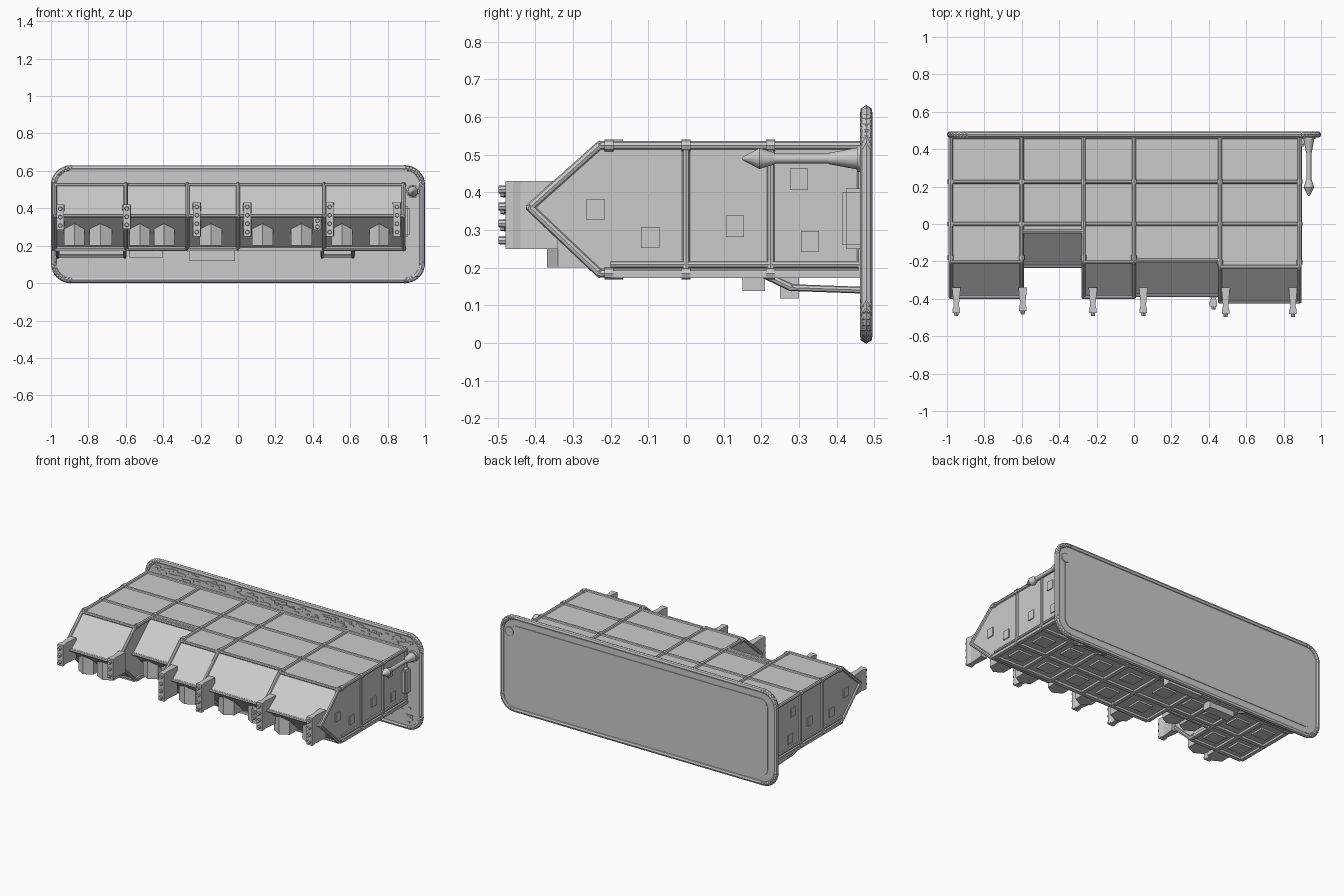
import bpy, bmesh, math, random
from mathutils import Vector, Matrix

if "Cube" in bpy.data.objects:
    bpy.data.objects.remove(bpy.data.objects["Cube"])

random.seed(4)


def finish(name, bm, smooth=False):
    bmesh.ops.recalc_face_normals(bm, faces=bm.faces)
    me = bpy.data.meshes.new(name)
    bm.to_mesh(me)
    bm.free()
    ob = bpy.data.objects.new(name, me)
    bpy.context.collection.objects.link(ob)
    if smooth:
        bpy.ops.object.select_all(action='DESELECT')
        ob.select_set(True)
        bpy.context.view_layer.objects.active = ob
        bpy.ops.object.shade_smooth_by_angle(angle=math.radians(40))
    return ob


def add_box(bm, x0, x1, y0, y1, z0, z1):
    m = Matrix.Translation(((x0 + x1) / 2, (y0 + y1) / 2, (z0 + z1) / 2)) \
        @ Matrix.Diagonal((x1 - x0, y1 - y0, z1 - z0, 1))
    bmesh.ops.create_cube(bm, size=1, matrix=m)


def add_rod(bm, a, b, r0, r1=None, seg=8):
    a, b = Vector(a), Vector(b)
    d = b - a
    m = Matrix.Translation((a + b) / 2) @ d.to_track_quat('Z', 'Y').to_matrix().to_4x4()
    bmesh.ops.create_cone(bm, cap_ends=True, segments=seg, radius1=r0,
                          radius2=r0 if r1 is None else r1, depth=d.length, matrix=m)


def add_path(bm, pts, r, closed=False):
    # rods joined by small ball knuckles
    n = len(pts)
    for i in range(n if closed else n - 1):
        add_rod(bm, pts[i], pts[(i + 1) % n], r)
    for p in pts:
        bmesh.ops.create_icosphere(bm, subdivisions=1, radius=r * 1.15,
                                   matrix=Matrix.Translation(p))


def add_prism(bm, lower, upper):
    # solid between two matching outlines
    a = [bm.verts.new(p) for p in lower]
    b = [bm.verts.new(p) for p in upper]
    n = len(a)
    bm.faces.new(a)
    bm.faces.new(b[::-1])
    for i in range(n):
        bm.faces.new((a[i], a[(i + 1) % n], b[(i + 1) % n], b[i]))


def rounded(w, h, r, y, seg=8):
    # rounded rectangle in xz around the plate centre
    pts = []
    for k, (sx, sz) in enumerate([(1, 1), (-1, 1), (-1, -1), (1, -1)]):
        for i in range(seg + 1):
            t = math.radians(90 * (k + i / seg))
            pts.append((sx * (w - r) + r * math.cos(t), y,
                        0.315 + sz * (h - r) + r * math.sin(t)))
    return pts


# back plate with rolled rim
bm = bmesh.new()
add_prism(bm, rounded(0.985, 0.3, 0.09, 0.47), rounded(0.985, 0.3, 0.09, 0.486))
finish("back_plate", bm)
bm = bmesh.new()
add_path(bm, rounded(0.984, 0.299, 0.09, 0.479), 0.016, True)
finish("plate_rim", bm, True)
bm = bmesh.new()
add_prism(bm, rounded(0.93, 0.25, 0.05, 0.484), rounded(0.93, 0.25, 0.05, 0.49))
add_rod(bm, (0.93, 0.48, 0.52), (0.93, 0.494, 0.52), 0.03, seg=16)
finish("rear_panel", bm)

# weathered chips on the plate's exposed front band
bm = bmesh.new()
for i in range(320):
    x = random.uniform(-0.92, 0.92)
    z = random.choice([random.uniform(0.04, 0.17), random.uniform(0.545, 0.59)])
    w, h = random.uniform(0.006, 0.025), random.uniform(0.003, 0.007)
    add_box(bm, x - w, x + w, 0.466, 0.472, z - h, z + h)
finish("plate_chips", bm)

# body bays: x start, x end, front shift of the nose
TOP, MID, BOT = 0.525, 0.36, 0.185
bays = [(-0.98, -0.6, -0.39), (-0.6, -0.27, -0.225), (-0.27, 0.0, -0.39),
        (0.0, 0.46, -0.38), (0.46, 0.885, -0.415)]


def profile(x, nose):
    e = nose + 0.185
    return [(x, 0.475, TOP), (x, e, TOP), (x, nose, MID), (x, e, BOT), (x, 0.475, BOT)]


bm = bmesh.new()
for x0, x1, nose in bays:
    add_prism(bm, profile(x0, nose), profile(x1, nose))
finish("body_bays", bm)

# tube ribs round the body
bm = bmesh.new()
for x, nose in [(-0.98, -0.39), (-0.6, -0.39), (-0.27, -0.39), (0, -0.39),
                (0.46, -0.415), (0.885, -0.415)]:
    add_path(bm, profile(x, nose), 0.011)
    for y in (nose + 0.21, 0.0, 0.225):
        for z in (TOP, BOT):
            add_rod(bm, (x, y - 0.012, z), (x, y + 0.012, z), 0.016)
for x0, x1, nose in bays:
    for p, q in list(zip(profile(x0, nose), profile(x1, nose)))[1:4]:
        add_rod(bm, p, q, 0.01)
for y in (0.0, 0.225, 0.465):
    add_path(bm, [(-0.98, y, BOT), (-0.98, y, TOP), (0.885, y, TOP), (0.885, y, BOT)], 0.01)
for x in (-0.98, 0.885):
    add_rod(bm, (x, 0.47, 0.208), (x, -0.2, 0.208), 0.009)
finish("body_ribs", bm, True)

# small square pads on both end walls
bm = bmesh.new()
for y, z in [(-0.24, 0.355), (-0.095, 0.28), (0.13, 0.31), (0.3, 0.435), (0.33, 0.27)]:
    for x in (-0.98, 0.885):
        add_box(bm, x - 0.006, x + 0.006, y - 0.024, y + 0.024, z - 0.028, z + 0.028)
finish("side_pads", bm)

# underside grid with a framed pad in each cell
bm = bmesh.new()
xs = [-0.98, -0.79, -0.6, -0.435, -0.27, 0, 0.23, 0.46, 0.67, 0.885]
ys = [-0.2, 0.0, 0.225, 0.46]
for x in xs:
    y0 = -0.03 if -0.6 < x < -0.27 else -0.2
    add_box(bm, x - 0.012, x + 0.012, y0, 0.47, 0.172, 0.19)
for y in ys:
    for a, b in zip(xs, xs[1:]):
        if y > -0.1 or not -0.6 <= a < -0.27:
            add_box(bm, a, b, y - 0.012, y + 0.012, 0.172, 0.19)
finish("underside_grid", bm)
bm = bmesh.new()
for a, b in zip(xs, xs[1:]):
    for c, d in zip(ys, ys[1:]):
        if c < -0.1 and -0.6 <= a < -0.27:
            continue
        cx, cy = (a + b) / 2, (c + d) / 2
        add_box(bm, cx - 0.05, cx + 0.05, cy - 0.045, cy + 0.045, 0.174, 0.19)
finish("underside_pads", bm)

# wedge-nosed blocks under the front eaves
bm = bmesh.new()
for x, w in [(-0.875, .055), (-0.735, .06), (-0.525, .055), (-0.395, .055), (-0.145, .06),
             (0.13, .056), (0.34, .056), (0.555, .056), (0.755, .052)]:
    nose = next(n for a, b, n in bays if a <= x < b)
    y = nose + 0.045
    shape = [(x - w, y + 0.17), (x - w, y + 0.03), (x, y), (x + w, y + 0.03), (x + w, y + 0.17)]
    add_prism(bm, [(px, py, 0.2) for px, py in shape],
              [(px, py, 0.36) for px, py in shape])
finish("eave_blocks", bm)

# bolted brackets on the front edge
bm = bmesh.new()
bolts = bmesh.new()
for x, z0, z1, y in [(-0.95, .285, .42, -.475), (-0.595, .29, .42, -.465), (-0.22, .25, .43, -.475),
                     (0.05, .25, .43, -.475), (0.425, .285, .35, -.44), (0.49, .25, .43, -.48),
                     (0.85, .25, .43, -.48)]:
    outer = [(x - .02, y), (x + .02, y), (x + .02, y + .02), (x + .014, y + .04),
             (x + .023, -.34), (x - .023, -.34), (x - .014, y + .04), (x - .02, y + .02)]
    add_prism(bm, [(a, b, z0) for a, b in outer], [(a, b, z1) for a, b in outer])
    n = max(2, round((z1 - z0) / 0.04))
    for i in range(n):
        z = z0 + (i + 0.5) * (z1 - z0) / n
        add_rod(bolts, (x, y + 0.005, z), (x, y - 0.018, z), 0.012, 0.01)
finish("front_brackets", bm)
finish("bracket_bolts", bolts, True)

# spike beside the right wall
bm = bmesh.new()
add_rod(bm, (0.935, 0.475, 0.49), (0.935, 0.455, 0.49), 0.036, seg=12)
add_rod(bm, (0.935, 0.46, 0.49), (0.935, 0.38, 0.49), 0.03, 0.015, 12)
add_rod(bm, (0.935, 0.38, 0.49), (0.935, 0.23, 0.49), 0.013, seg=12)
add_rod(bm, (0.935, 0.235, 0.49), (0.935, 0.195, 0.49), 0.016, 0.028, 12)
add_rod(bm, (0.935, 0.195, 0.49), (0.935, 0.15, 0.49), 0.028, 0.004, 12)
finish("side_spike", bm, True)

# handle box on the right wall
bm = bmesh.new()
add_box(bm, 0.88, 0.92, 0.415, 0.472, 0.25, 0.41)
bmesh.ops.bevel(bm, geom=bm.edges[:], offset=0.01, segments=2, affect='EDGES')
finish("side_handle", bm)

# hanging rails and boxes below the floor
bm = bmesh.new()
for x0, x1 in [(-0.965, -0.605), (0.45, 0.615)]:
    add_path(bm, [(x0, 0.475, 0.14), (x0, 0.28, 0.147), (x1, 0.28, 0.147),
                  (x1, 0.475, 0.14)], 0.009)
    for x in (x0, x1):
        add_rod(bm, (x, 0.28, 0.147), (x, 0.2, 0.185), 0.01)
finish("under_rails", bm, True)
bm = bmesh.new()
add_box(bm, -0.58, -0.4, 0.15, 0.21, 0.138, 0.185)
add_box(bm, -0.26, -0.015, 0.25, 0.3, 0.118, 0.185)
finish("under_boxes", bm)
